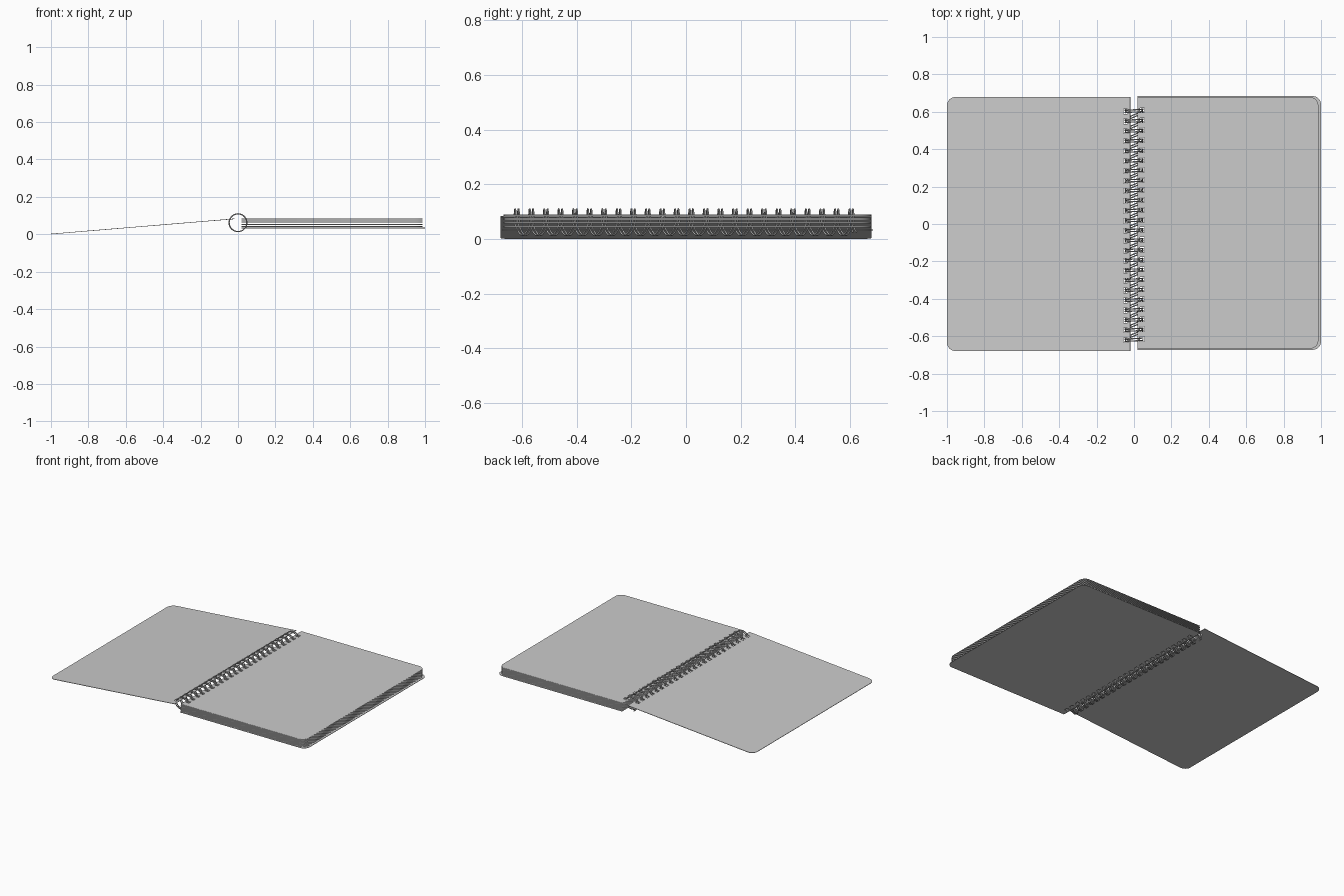
import bpy, math

if "Cube" in bpy.data.objects:
    bpy.data.objects.remove(bpy.data.objects["Cube"])

PITCH, COUNT, Y0 = 0.0532, 24, -0.615
RING_R, RING_Z = 0.0475, 0.062
WIRE_GAP = 0.006


def add_spline(curve, pts, cyclic):
    s = curve.splines.new('POLY')
    s.points.add(len(pts) - 1)
    for p, co in zip(s.points, pts):
        p.co = (*co, 1)
    s.use_cyclic_u = cyclic


def to_mesh(name, curve):
    tmp = bpy.data.objects.new(name + "_curve", curve)
    bpy.context.collection.objects.link(tmp)
    dg = bpy.context.evaluated_depsgraph_get()
    mesh = bpy.data.meshes.new_from_object(tmp.evaluated_get(dg))
    bpy.data.objects.remove(tmp)
    ob = bpy.data.objects.new(name, mesh)
    bpy.context.collection.objects.link(ob)
    return ob


def sheet(name, x0, x1, ylo, yhi, radius, thick, hole_x, hole_dy):
    """Flat sheet, rounded on the outer edge (x1), punched along the inner edge."""
    c = bpy.data.curves.new(name, 'CURVE')
    c.dimensions, c.fill_mode, c.extrude = '2D', 'BOTH', thick / 2
    s = 1 if x1 > x0 else -1
    pts = [(x0, ylo, 0)]
    for cy, a0 in ((ylo + radius, -90), (yhi - radius, 0)):
        for k in range(7):
            a = math.radians(a0 + 15 * k)
            pts.append((x1 - s * radius + s * radius * math.cos(a),
                        cy + radius * math.sin(a), 0))
    pts.append((x0, yhi, 0))
    add_spline(c, pts, True)
    # punched square holes
    for i in range(COUNT):
        y = Y0 + i * PITCH + hole_dy
        add_spline(c, [(hole_x + a * 0.011, y + b * 0.0125, 0)
                       for a, b in ((-1, -1), (1, -1), (1, 1), (-1, 1))], True)
    return to_mesh(name, c)


# back cover
back = sheet("back_cover", 0.02, 1.0, -0.673, 0.684, 0.045, 0.003, 0.044, 0)
back.location.z = 0.0335

# stack of pages
pages = sheet("pages", 0.02, 0.986, -0.667, 0.678, 0.045, 0.001, 0.044, 0)
pages.location.z = 0.0365
arr = pages.modifiers.new("stack", 'ARRAY')
arr.count = 26
arr.use_relative_offset = False
arr.use_constant_offset = True
arr.constant_offset_displace = (0, 0, 0.0021)

# opened front cover, sloping down to the table
front = sheet("front_cover", -0.02, -1.0, -0.679, 0.679, 0.045, 0.003, -0.0455, -0.007)
tilt = math.atan2(0.081, 0.98)
front.rotation_euler.y = -tilt
front.scale.x = 1 / math.cos(tilt)
front.location.z = 0.0015 + math.tan(tilt)

# double wire binding: nearly straight over the top, advancing underneath
wire = bpy.data.curves.new("binding_wire", 'CURVE')
wire.dimensions = '3D'
wire.bevel_depth, wire.bevel_resolution = 0.0033, 1
wire.use_fill_caps = True
STEPS = 28
for side in (-1, 1):
    pts = []
    for n in range((COUNT - 1) * STEPS + STEPS // 2 + 5):
        turn, k = divmod(n, STEPS)
        t = k / STEPS
        if t <= 0.5:
            dy = -0.008 * t * 2
        else:
            dy = -0.008 + (PITCH + 0.008) * (t - 0.5) * 2
        a = 2 * math.pi * t
        pts.append((RING_R * math.cos(a),
                    Y0 + turn * PITCH + dy + side * WIRE_GAP,
                    RING_Z + RING_R * math.sin(a)))
    add_spline(wire, pts, False)
coil = to_mesh("binding_wire", wire)
for p in coil.data.polygons:
    p.use_smooth = True
